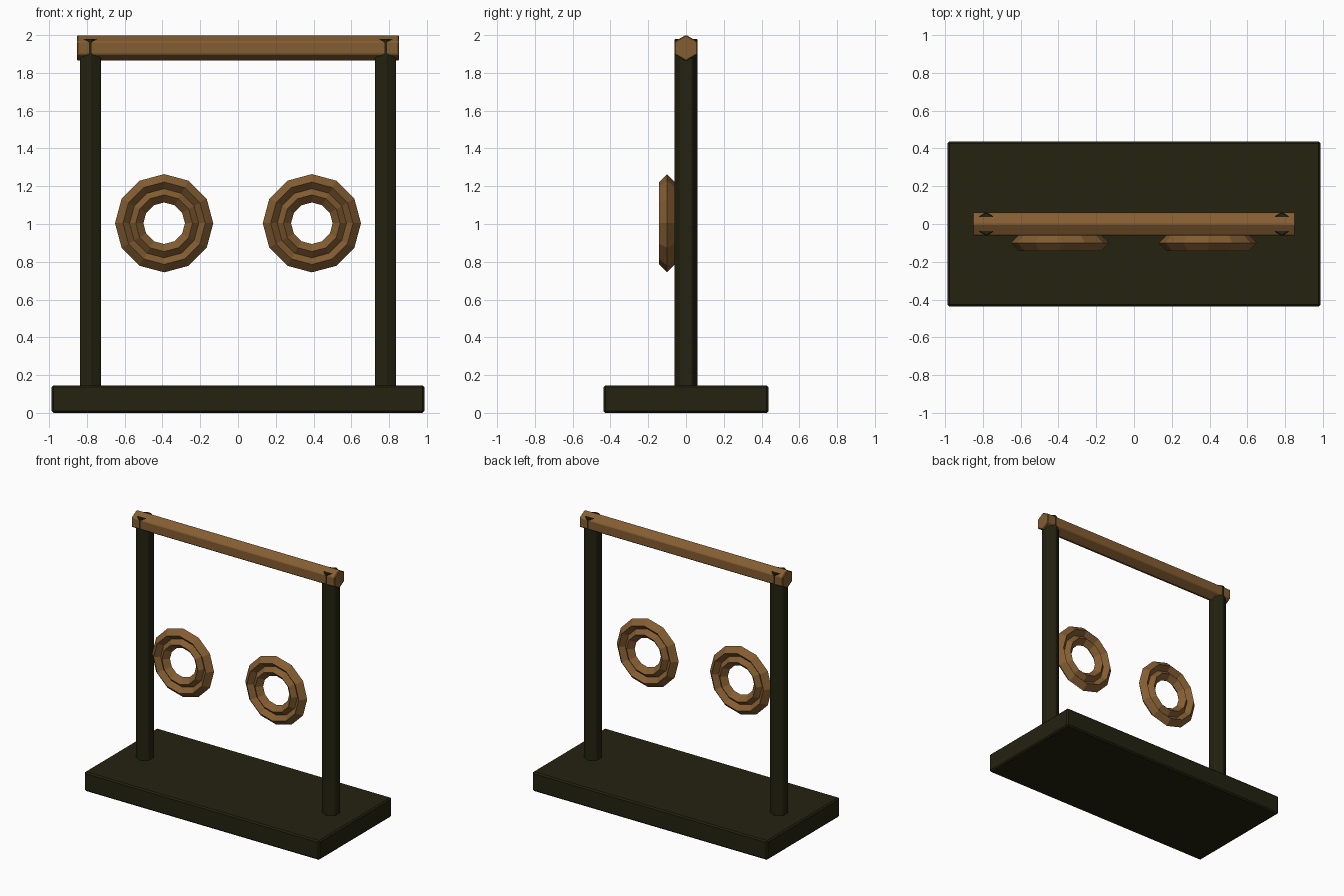
import bpy, bmesh, math
from mathutils import Matrix

if "Cube" in bpy.data.objects:
    bpy.data.objects.remove(bpy.data.objects["Cube"])


def material(name, rgb):
    m = bpy.data.materials.new(name)
    m.diffuse_color = (*rgb, 1)
    m.use_nodes = True
    m.node_tree.nodes["Principled BSDF"].inputs["Base Color"].default_value = m.diffuse_color
    return m


DARK = material("dark olive", (0.017, 0.016, 0.005))
WOOD = material("brown wood", (0.23, 0.11, 0.032))


def finish(bm, name, mat, bevel=0.0):
    """Turn a bmesh into a flat-shaded object with an optional edge bevel."""
    bmesh.ops.recalc_face_normals(bm, faces=bm.faces)
    me = bpy.data.meshes.new(name)
    bm.to_mesh(me)
    bm.free()
    me.materials.append(mat)
    ob = bpy.data.objects.new(name, me)
    bpy.context.collection.objects.link(ob)
    if bevel:
        mod = ob.modifiers.new("edge_bevel", 'BEVEL')
        mod.width = bevel
        mod.segments = 1
    return ob


def hex_prism(name, mat, radius, length, matrix, bevel):
    bm = bmesh.new()
    bmesh.ops.create_cone(bm, cap_ends=True, segments=6, radius1=radius,
                          radius2=radius, depth=length, matrix=matrix)
    # put one corner of the hexagon on the local y axis
    return finish(bm, name, mat, bevel)


def diamond_ring(name, mat, major, minor, x, y, z, sides=12):
    """Ring facing the front, with a four-cornered cross-section."""
    bm = bmesh.new()
    loops = []
    for i in range(sides):
        a = 2 * math.pi * i / sides
        loop = []
        for k in range(4):
            b = math.pi / 2 * k
            r = major + minor * math.cos(b)
            loop.append(bm.verts.new((x + r * math.cos(a),
                                      y + minor * math.sin(b),
                                      z + r * math.sin(a))))
        loops.append(loop)
    for i in range(sides):
        p, q = loops[i], loops[(i + 1) % sides]
        for k in range(4):
            n = (k + 1) % 4
            bm.faces.new((p[k], p[n], q[n], q[k]))
    return finish(bm, name, mat)


# base slab
bm = bmesh.new()
bmesh.ops.create_cube(bm, size=1, matrix=Matrix.Translation((0, 0, 0.073))
                      @ Matrix.Diagonal((1.974, 0.874, 0.146, 1)))
finish(bm, "base", DARK, 0.01)

# posts and target rings on both sides
for side, s in (("left", -1), ("right", 1)):
    hex_prism(side + "_post", DARK, 0.064, 1.88,
              Matrix.Translation((s * 0.782, 0, 1.04)), 0.005)
    diamond_ring(side + "_outer_ring", WOOD, 0.218, 0.042, s * 0.391, -0.1, 1.004)
    diamond_ring(side + "_inner_ring", WOOD, 0.150, 0.040, s * 0.391, -0.1, 1.004)

# top crossbar, with a ridge along its top and bottom
hex_prism("crossbar", WOOD, 0.069, 1.706,
          Matrix.Translation((0, 0, 1.932)) @ Matrix.Rotation(math.pi / 2, 4, 'Y')
          @ Matrix.Rotation(math.pi / 2, 4, 'Z'), 0.005)
